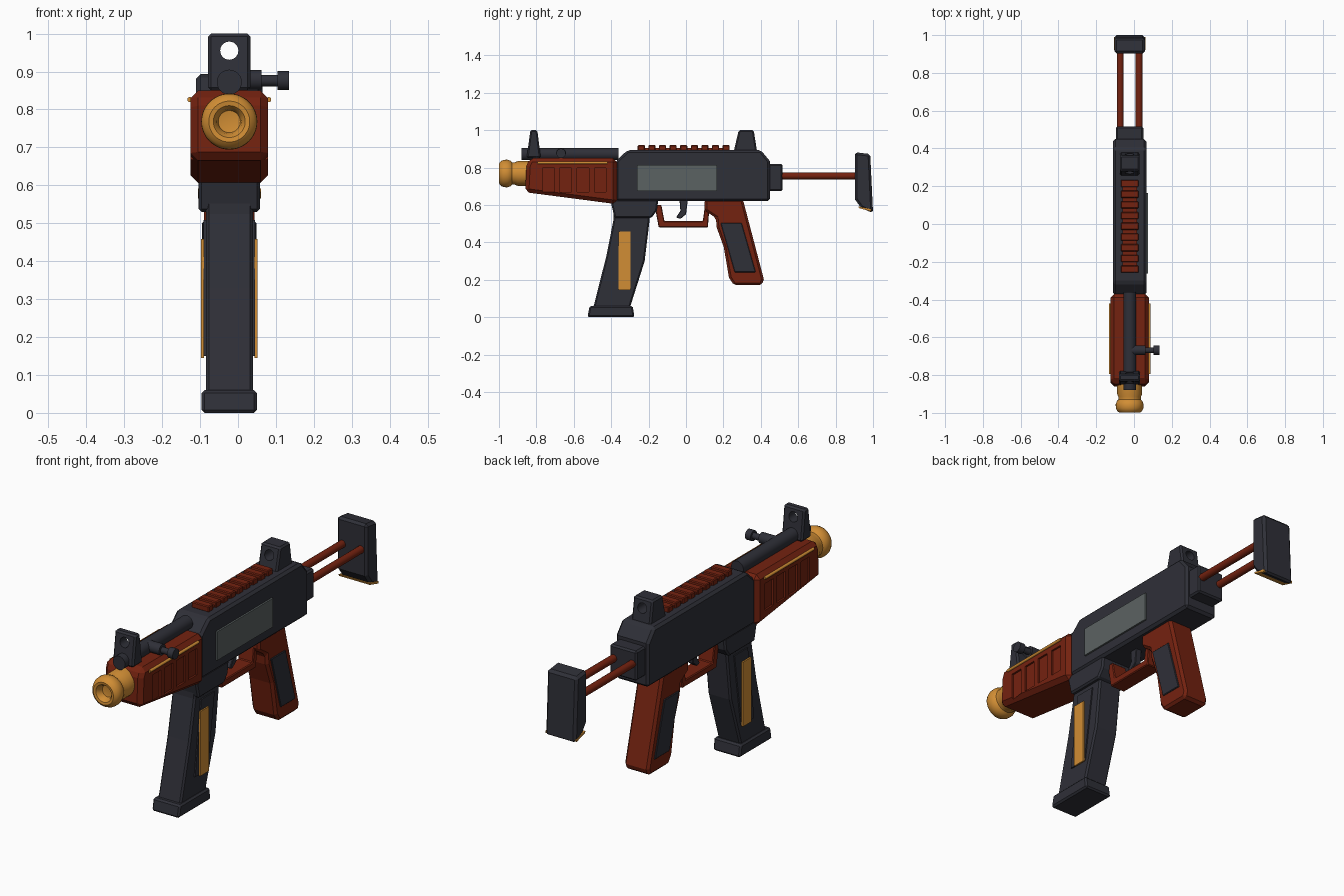
import bpy, bmesh, math
from mathutils import Matrix, Vector

if "Cube" in bpy.data.objects:
    bpy.data.objects.remove(bpy.data.objects["Cube"])

CX = -0.023  # centre plane of the body


def material(name, rgb):
    m = bpy.data.materials.new(name)
    m.diffuse_color = (*rgb, 1)
    m.use_nodes = True
    m.node_tree.nodes["Principled BSDF"].inputs["Base Color"].default_value = m.diffuse_color
    return m


DARK = material("dark gunmetal", (0.028, 0.029, 0.039))
RED = material("red brown", (0.175, 0.016, 0.005))
GOLD = material("gold", (0.64, 0.27, 0.035))
GREY = material("panel grey", (0.105, 0.122, 0.122))


def finish(name, bm, mat, bevel=0, smooth=False):
    bmesh.ops.recalc_face_normals(bm, faces=bm.faces)
    me = bpy.data.meshes.new(name)
    bm.to_mesh(me)
    bm.free()
    me.materials.append(mat)
    ob = bpy.data.objects.new(name, me)
    bpy.context.collection.objects.link(ob)
    if bevel:
        b = ob.modifiers.new("bevel", 'BEVEL')
        b.width, b.segments, b.limit_method = bevel, 1, 'ANGLE'
        b.angle_limit = math.radians(40)
    if smooth:
        bpy.ops.object.select_all(action='DESELECT')
        ob.select_set(True)
        bpy.context.view_layer.objects.active = ob
        bpy.ops.object.shade_smooth_by_angle(angle=math.radians(40))
    return ob


def prism(name, pts, half, mat, bevel=0, x=CX):
    """Side profile (y, z) extruded across x."""
    bm = bmesh.new()
    a = [bm.verts.new((x - half, y, z)) for y, z in pts]
    b = [bm.verts.new((x + half, y, z)) for y, z in pts]
    bm.faces.new(a)
    bm.faces.new(b)
    n = len(pts)
    for i in range(n):
        j = (i + 1) % n
        bm.faces.new((a[i], a[j], b[j], b[i]))
    return finish(name, bm, mat, bevel)


def box(name, y0, y1, z0, z1, half, mat, bevel=0, x=CX):
    return prism(name, [(y0, z0), (y1, z0), (y1, z1), (y0, z1)], half, mat, bevel, x)


def rod(name, p, q, r, mat, sides=24):
    p, q = Vector(p), Vector(q)
    bm = bmesh.new()
    rot = (q - p).to_track_quat('Z', 'Y').to_matrix().to_4x4()
    bmesh.ops.create_cone(bm, cap_ends=True, segments=sides, radius1=r, radius2=r,
                          depth=(q - p).length, matrix=Matrix.Translation((p + q) / 2) @ rot)
    return finish(name, bm, mat, smooth=True)


def lathe(name, pts, z, mat, sides=48):
    """Profile (y, radius) spun around the barrel axis."""
    bm = bmesh.new()
    vs = [bm.verts.new((CX, y, z + r)) for y, r in pts]
    es = [bm.edges.new(e) for e in zip(vs, vs[1:])]
    bmesh.ops.spin(bm, geom=vs + es, cent=(CX, 0, z), axis=(0, 1, 0),
                   angle=2 * math.pi, steps=sides)
    bmesh.ops.remove_doubles(bm, verts=bm.verts, dist=1e-4)
    return finish(name, bm, mat, smooth=True)


def cut(ob, cutter):
    m = ob.modifiers.new("cut", 'BOOLEAN')
    m.operation, m.object, m.solver = 'DIFFERENCE', cutter, 'EXACT'
    cutter.hide_render = True
    cutter.hide_viewport = True


# Receiver, rear block and side panel
prism("receiver", [(-.376, .62), (-.376, .834), (-.312, .893), (.40, .893),
                   (.449, .834), (.449, .62)], .088, DARK, .012)
box("rear_block", .44, .517, .674, .818, .072, DARK, .008)
box("ejection_panel", -.263, .165, .674, .813, .005, GREY, x=CX + .0915)

# Stock rods, butt and its gold trim
for s, side in ((-1, "left"), (1, "right")):
    x = CX + s * .05
    rod("stock_rod_" + side, (x, .50, .755), (x, .92, .755), .018, RED, 16)
prism("butt_plate", [(.903, .882), (.985, .872), (1.0, .556), (.937, .583), (.903, .63)],
      .081, DARK, .012)
prism("butt_trim", [(.925, .583), (.99, .565), (.99, .577), (.922, .592)], .083, GOLD)

# Handguard with recessed vents and gold side strips
guard = prism("handguard", [(-.86, .668), (-.853, .81), (-.836, .85), (-.37, .85), (-.37, .604)],
              .102, RED, .02)
for s, side in ((-1, "left"), (1, "right")):
    for i in range(4):
        y = -.768 + i * .0925
        cut(guard, box(f"vent_cutter_{side}_{i}", y, y + .064, .668, .797, .01, RED,
                       x=CX + s * .103))
    x = CX + s * .104
    rod("guard_strip_" + side, (x, -.795, .826), (x, -.42, .826), .007, GOLD, 10)

# Muzzle
lathe("muzzle", [(-.84, .066), (-.90, .066), (-.915, .060), (-.93, .060), (-.938, .068),
                 (-.955, .074), (-.975, .073), (-.99, .066), (-.999, .054), (-.997, .042),
                 (-.985, .033), (-.965, .029), (-.96, 0)], .768, GOLD)

# Tube above the handguard and cocking handle
rod("gas_tube", (CX, -.88, .872), (CX, -.36, .872), .033, DARK)
rod("cocking_collar", (CX, -.668, .878), (.062, -.668, .878), .026, DARK)
rod("cocking_rod", (.05, -.668, .876), (.108, -.668, .876), .015, DARK)
rod("cocking_knob", (.104, -.668, .876), (.134, -.668, .876), .025, DARK)

# Sights with peep holes
front = prism("front_sight", [(-.852, .85), (-.832, 1), (-.795, 1), (-.776, .85)], .056, DARK, .008)
rear = prism("rear_sight", [(.255, .885), (.282, 1), (.362, 1), (.38, .885)], .052, DARK, .008)
cut(front, rod("front_hole_cutter", (CX, -.9, .955), (CX, -.7, .955), .024, DARK))
cut(rear, rod("rear_hole_cutter", (CX, .2, .955), (CX, .45, .955), .024, DARK))

# Top rail
box("rail_base", -.255, .23, .885, .904, .038, RED)
for i in range(9):
    y = -.258 + i * .0567
    box(f"rail_tooth_{i}", y, y + .038, .89, .92, .047, RED, .004)

# Magazine well, magazine and foot
prism("magazine_well", [(-.405, .63), (-.148, .63), (-.155, .57), (-.185, .53), (-.382, .53)],
      .081, DARK, .008)
prism("magazine", [(-.387, .56), (-.387, .524), (-.425, .33), (-.496, .05), (-.300, .05),
                   (-.221, .30), (-.194, .524), (-.194, .56)], .062, DARK, .008)
prism("magazine_foot", [(-.527, 0), (-.515, .06), (-.285, .06), (-.275, 0)], .073, DARK, .008)

# Pistol grip
prism("grip", [(.10, .63), (.304, .63), (.416, .203), (.405, .171), (.256, .171), (.23, .21),
               (.202, .374), (.164, .48), (.16, .53), (.10, .57)], .066, RED, .012)

# Plates on the sides of the magazine and grip
for s, side in ((-1, "left"), (1, "right")):
    prism("magazine_plate_" + side, [(-.345, .508), (-.243, .508), (-.296, .15), (-.393, .15)],
          .004, DARK, x=CX + s * .064)
    box("magazine_stripe_" + side, -.362, -.297, .145, .458, .004, GOLD, x=CX + s * .071)
    prism("grip_plate_" + side, [(.185, .503), (.298, .503), (.373, .24), (.26, .24)],
          .004, DARK, .003, x=CX + s * .068)

# Trigger guard and trigger
prism("trigger_guard", [(-.168, .60), (-.146, .48), (.117, .48), (.127, .61), (.103, .61),
                        (.09, .513), (-.115, .513), (-.132, .60)], .04, RED, .004)
prism("trigger", [(-.035, .63), (.01, .63), (0, .55), (-.03, .525), (-.053, .533), (-.03, .568)],
      .016, DARK, .003)
